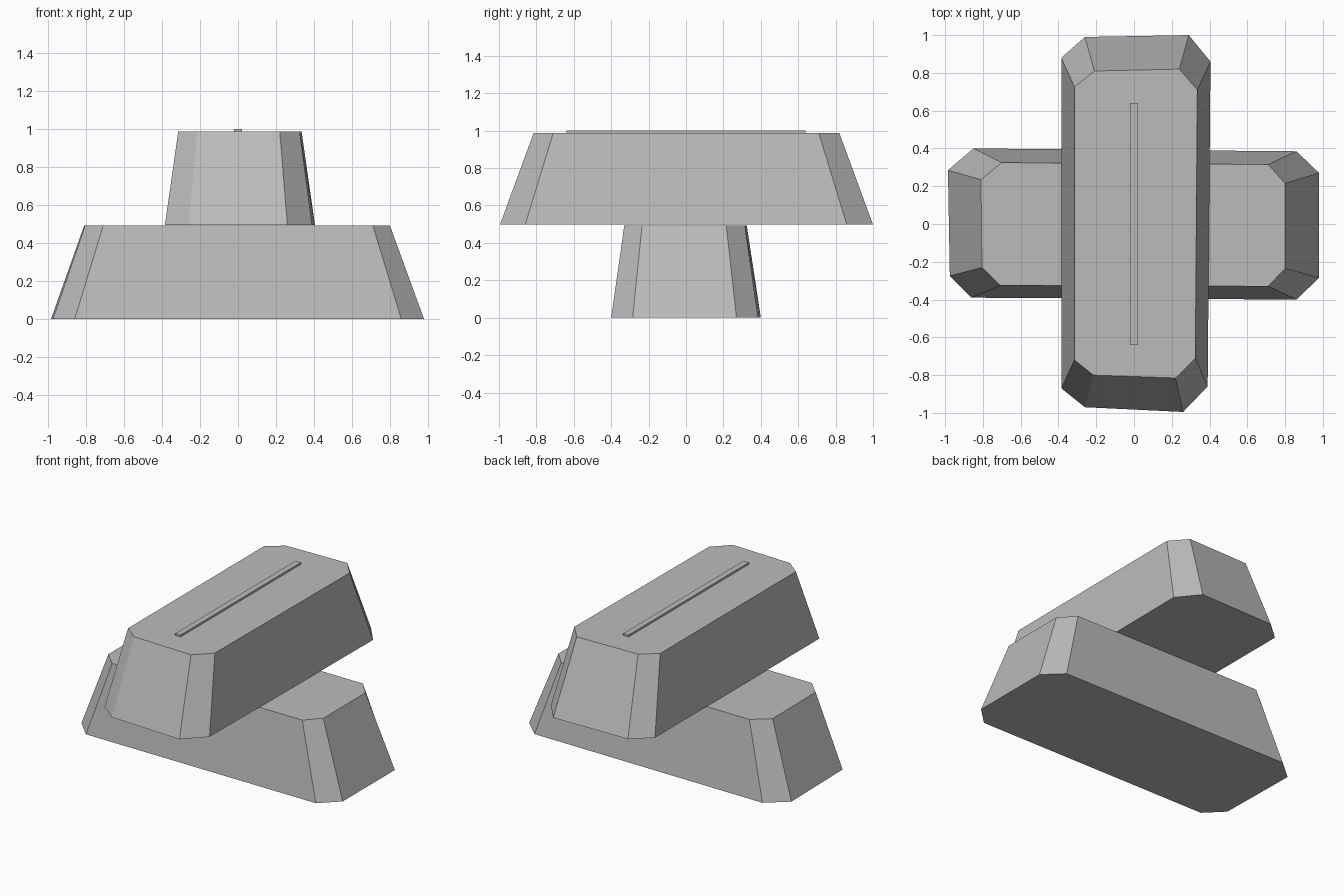
import bpy
import bmesh

if "Cube" in bpy.data.objects:
    bpy.data.objects.remove(bpy.data.objects["Cube"])

metal = bpy.data.materials.new("grey metal")
metal.diffuse_color = (0.5, 0.5, 0.5, 1)
metal.use_nodes = True
metal.node_tree.nodes["Principled BSDF"].inputs["Base Color"].default_value = metal.diffuse_color


def loft(name, lower, upper, z0, z1):
    """Closed solid between two matching outlines (given clockwise from above)."""
    bm = bmesh.new()
    a = [bm.verts.new((x, y, z0)) for x, y in lower]
    b = [bm.verts.new((x, y, z1)) for x, y in upper]
    n = len(a)
    bm.faces.new(a)
    bm.faces.new(b)
    for i in range(n):
        j = (i + 1) % n
        bm.faces.new((a[i], a[j], b[j], b[i]))
    bmesh.ops.recalc_face_normals(bm, faces=bm.faces)
    mesh = bpy.data.meshes.new(name)
    bm.to_mesh(mesh)
    bm.free()
    mesh.materials.append(metal)
    obj = bpy.data.objects.new(name, mesh)
    bpy.context.collection.objects.link(obj)
    return obj


# Lower ingot, lying along x, with slightly uneven cast corners
loft("lower_ingot",
     [(-0.85, 0.40), (0.86, 0.385), (0.98, 0.27), (0.98, -0.285),
      (0.86, -0.40), (-0.86, -0.39), (-0.975, -0.275), (-0.985, 0.285)],
     [(-0.70, 0.325), (0.71, 0.315), (0.80, 0.215), (0.80, -0.235),
      (0.71, -0.33), (-0.71, -0.325), (-0.805, -0.23), (-0.81, 0.235)],
     0.0, 0.493)

# Upper ingot, lying across it along y
loft("upper_ingot",
     [(-0.26, 0.99), (0.29, 1.0), (0.405, 0.86), (0.39, -0.86),
      (0.26, -0.995), (-0.26, -0.97), (-0.385, -0.87), (-0.385, 0.88)],
     [(-0.21, 0.81), (0.24, 0.82), (0.335, 0.71), (0.325, -0.71),
      (0.22, -0.815), (-0.215, -0.80), (-0.315, -0.72), (-0.315, 0.725)],
     0.497, 0.987)

# Thin raised ridge on top of the upper ingot
strip = [(-0.02, 0.64), (0.02, 0.64), (0.02, -0.64), (-0.02, -0.64)]
loft("top_ridge", strip, strip, 0.975, 1.0)
